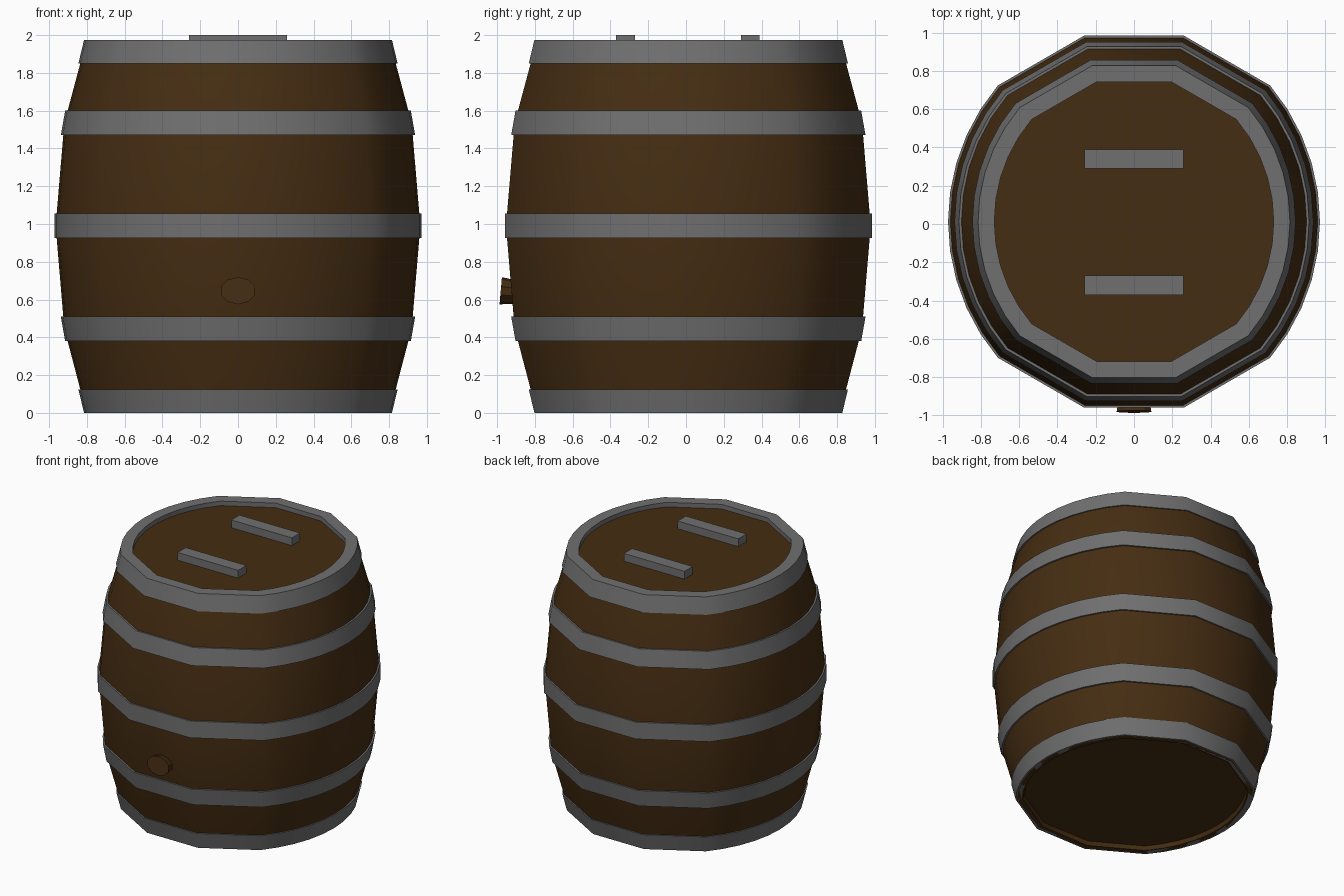
import bpy, bmesh, math
from mathutils import Matrix

if "Cube" in bpy.data.objects:
    bpy.data.objects.remove(bpy.data.objects["Cube"])

CY = 0.0125  # barrel axis, shifted so that the bung stays within the centred bounds


def material(name, rgb):
    m = bpy.data.materials.new(name)
    m.diffuse_color = (*rgb, 1)
    m.use_nodes = True
    m.node_tree.nodes["Principled BSDF"].inputs["Base Color"].default_value = m.diffuse_color
    return m


wood = material("wood", (0.06, 0.026, 0.006))
iron = material("iron", (0.16, 0.16, 0.16))


def outline(n=10):
    # Three flat facets front and back, finely curved flanks left and right
    k = 0.732
    radius = (k * k + (1 - k) ** 2) / (2 * (1 - k))
    a = math.asin(k / radius)
    right = [(1 - radius + radius * math.cos(t), radius * math.sin(t))
             for t in (-a + 2 * a * i / n for i in range(n + 1))]
    half = right + [(0.268, 1.0)]
    return half + [(-0.268, 1.0)] + [(-x, -y) for x, y in right] + [(-0.268, -1.0), (0.268, -1.0)]


def finish(name, bm, mat, angle=40):
    bmesh.ops.recalc_face_normals(bm, faces=bm.faces)
    me = bpy.data.meshes.new(name)
    bm.to_mesh(me)
    bm.free()
    ob = bpy.data.objects.new(name, me)
    bpy.context.collection.objects.link(ob)
    me.materials.append(mat)
    bpy.ops.object.select_all(action='DESELECT')
    ob.select_set(True)
    bpy.context.view_layer.objects.active = ob
    bpy.ops.object.shade_smooth_by_angle(angle=math.radians(angle))
    return ob


def sweep(name, profile, mat, closed):
    # Scale the outline along a (radius, z) profile; close as a ring or cap both ends
    bm = bmesh.new()
    rings = [[bm.verts.new((x * r, y * r + CY, z)) for x, y in outline()] for r, z in profile]
    pairs = list(zip(rings, rings[1:])) + ([(rings[-1], rings[0])] if closed else [])
    for a, b in pairs:
        for i in range(len(a)):
            j = (i + 1) % len(a)
            bm.faces.new((a[i], a[j], b[j], b[i]))
    if not closed:
        bm.faces.new(rings[0])
        bm.faces.new(rings[-1])
    return finish(name, bm, mat)


# Wooden staves with recessed heads at both ends
sweep("barrel_body", [(0.755, 0.03), (0.765, 0.0), (0.805, 0.0), (0.835, 0.125), (0.902, 0.38),
                      (0.925, 0.51), (0.96, 0.925), (0.96, 1.055), (0.925, 1.47),
                      (0.902, 1.6), (0.835, 1.85), (0.805, 1.96), (0.74, 1.96), (0.735, 1.94)],
      wood, False)

# Iron hoops: lower z, upper z, lower radius, upper radius
for name, z0, z1, r0, r1 in (("bottom_hoop", 0.0, 0.125, 0.815, 0.845),
                             ("lower_hoop", 0.38, 0.51, 0.915, 0.938),
                             ("middle_hoop", 0.925, 1.055, 0.972, 0.972),
                             ("upper_hoop", 1.47, 1.6, 0.938, 0.915)):
    sweep(name, [(r0, z0), (r1, z1), (r1 - 0.04, z1), (r0 - 0.04, z0)], iron, True)

# Top hoop folds over the rim
sweep("top_hoop", [(0.845, 1.85), (0.815, 1.975), (0.73, 1.975), (0.73, 1.935),
                   (0.79, 1.935), (0.80, 1.85)], iron, True)

# Two iron bars on the lid
for name, y in (("front_lid_bar", -0.32), ("back_lid_bar", 0.34)):
    bm = bmesh.new()
    bmesh.ops.create_cube(bm, size=1, matrix=Matrix.Translation((0, y, 1.965))
                          @ Matrix.Diagonal((0.52, 0.1, 0.07, 1)))
    finish(name, bm, iron, 30)

# Tapered oval bung on the front, tilted with the staves
bm = bmesh.new()
bmesh.ops.create_cone(bm, cap_ends=True, segments=10, radius1=0.082, radius2=0.095, depth=0.08,
                      matrix=Matrix.Translation((0, -0.941, 0.643))
                      @ Matrix.Rotation(math.radians(85), 4, 'X')
                      @ Matrix.Diagonal((1, 0.76, 1, 1)))
finish("bung", bm, wood, 30)
